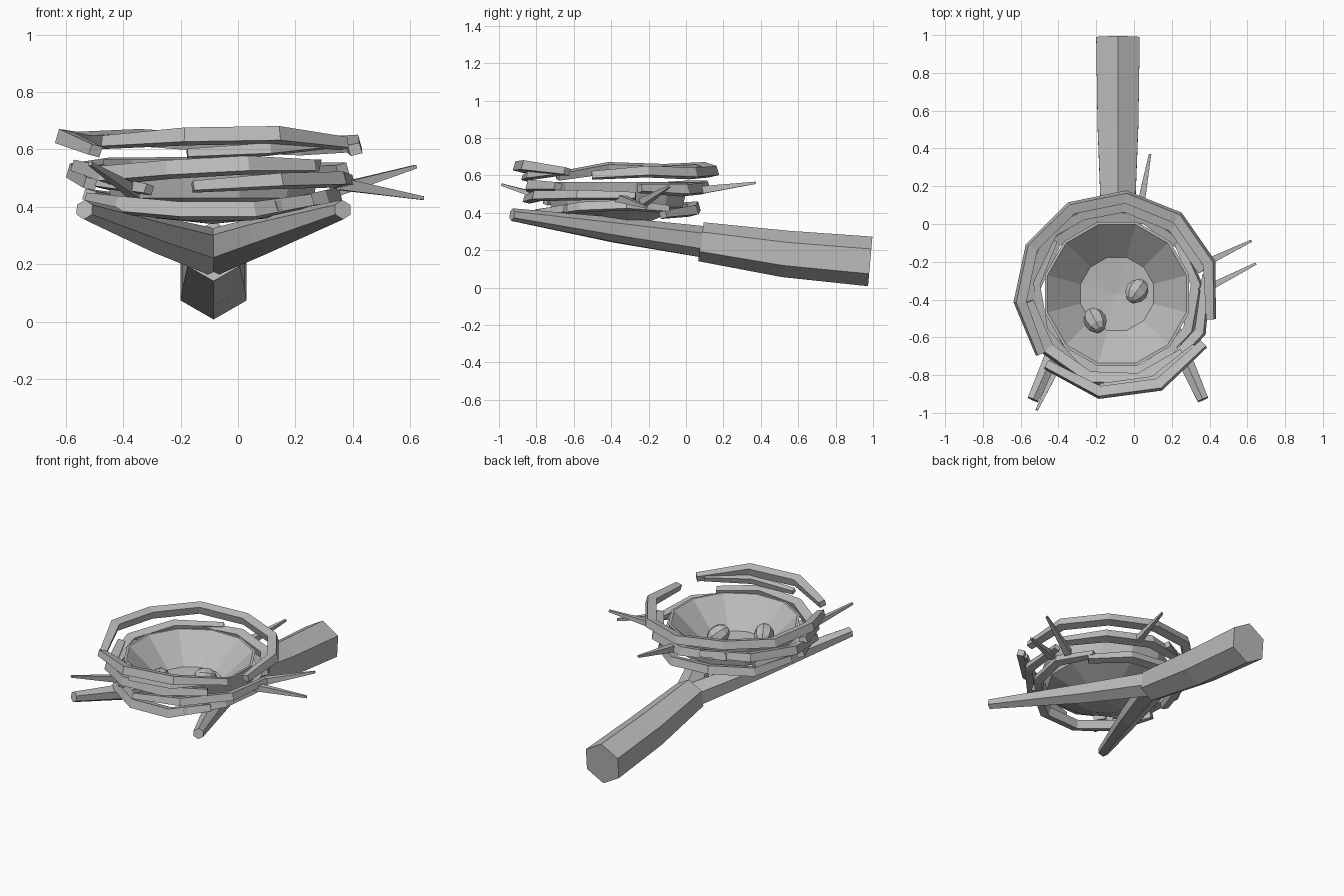
import bpy, bmesh, math
from mathutils import Vector

if "Cube" in bpy.data.objects:
    bpy.data.objects.remove(bpy.data.objects["Cube"])

mat = bpy.data.materials.new("dry wood grey")
mat.use_nodes = True
GREY = (0.5, 0.5, 0.5, 1)
mat.diffuse_color = GREY
mat.node_tree.nodes["Principled BSDF"].inputs["Base Color"].default_value = GREY

CX, CY = -0.09, -0.37      # nest centre


def finish(name, bm):
    bmesh.ops.recalc_face_normals(bm, faces=bm.faces)
    mesh = bpy.data.meshes.new(name)
    bm.to_mesh(mesh)
    bm.free()
    mesh.materials.append(mat)
    obj = bpy.data.objects.new(name, mesh)
    bpy.context.collection.objects.link(obj)
    return obj


def sweep(name, points, radii, sides=6, phase=90, flat=1.0):
    """Straight-sided polygon section carried along a path, capped at both ends."""
    pts = [Vector(p) for p in points]
    bm = bmesh.new()
    rings = []
    for i, p in enumerate(pts):
        along = (pts[min(i + 1, len(pts) - 1)] - pts[max(i - 1, 0)]).normalized()
        side = along.cross(Vector((0, 0, 1))).normalized()
        up = side.cross(along)
        ring = []
        for k in range(sides):
            a = math.radians(phase) + math.tau * k / sides
            ring.append(bm.verts.new(p + radii[i] * (side * math.cos(a) + up * math.sin(a) * flat)))
        rings.append(ring)
    for a, b in zip(rings, rings[1:]):
        for k in range(sides):
            n = (k + 1) % sides
            bm.faces.new((a[k], a[n], b[n], b[k]))
    bm.faces.new(rings[0])
    bm.faces.new(rings[-1])
    return finish(name, bm)


def hoop(name, radius, start, end, heights, thick=0.04, phase=60):
    """Bent stick lying around the nest, one corner per height."""
    n = len(heights) - 1
    pts, radii = [], []
    for i, z in enumerate(heights):
        a = math.radians(start + (end - start) * i / n)
        pts.append((CX + radius * math.cos(a), CY + radius * math.sin(a), z))
        radii.append(thick * (0.75 if i in (0, n) else 1))
    return sweep(name, pts, radii, 4, phase, 0.9)


# Bough and its fork
FORK = (-0.085, 0.08, 0.245)
sweep("bough", [(-0.085, 0.985, 0.14), (-0.085, 0.53, 0.18), FORK], [0.133, 0.125, 0.105])
sweep("left_fork", [(-0.09, 0.13, 0.24), (0.1, -0.34, 0.305), (0.365, -0.93, 0.39)],
      [0.085, 0.068, 0.034])
sweep("right_fork", [(-0.08, 0.13, 0.24), (-0.29, -0.38, 0.305), (-0.535, -0.93, 0.39)],
      [0.085, 0.065, 0.034])

# Bowl: outer and inner wall spun around the nest centre
SIDES = 12
profile = [(0.2, 0.36), (0.365, 0.43), (0.395, 0.565), (0.38, 0.565), (0.2, 0.4)]
bm = bmesh.new()
rings = []
for r, z in profile:
    rings.append([bm.verts.new((CX + r * math.cos(math.tau * (k + 0.5) / SIDES),
                                CY + r * math.sin(math.tau * (k + 0.5) / SIDES), z))
                  for k in range(SIDES)])
under = bm.verts.new((CX, CY, 0.34))
floor = bm.verts.new((CX, CY, 0.38))
for k in range(SIDES):
    n = (k + 1) % SIDES
    for a, b in zip(rings, rings[1:]):
        bm.faces.new((a[k], a[n], b[n], b[k]))
    bm.faces.new((rings[0][k], rings[0][n], under))
    bm.faces.new((rings[-1][k], rings[-1][n], floor))
finish("nest_bowl", bm)

# Eggs
for name, x, y, tilt in (("right_egg", -0.205, -0.51, 0.5), ("left_egg", 0.015, -0.355, -0.6)):
    bm = bmesh.new()
    bmesh.ops.create_uvsphere(bm, u_segments=8, v_segments=6, radius=0.06)
    egg = finish(name, bm)
    egg.location = (x, y, 0.445)
    egg.scale = (1, 1, 1.2)
    egg.rotation_euler = (1.1, 0, tilt)

# Sticks woven around the bowl, top to bottom
hoop("top_front_stick", 0.53, 225, 330, [0.625, 0.645, 0.65, 0.62])
hoop("front_under_stick", 0.5, 260, 326, [0.585, 0.6, 0.62], 0.03)
hoop("top_back_stick", 0.515, -15, 218, [0.6, 0.62, 0.61, 0.62, 0.64, 0.63, 0.64, 0.595])
hoop("middle_front_stick", 0.47, 185, 318, [0.54, 0.51, 0.53, 0.545, 0.54], 0.042)
hoop("middle_left_stick", 0.485, 262, 372, [0.47, 0.49, 0.495, 0.49], 0.036)
hoop("middle_back_stick", 0.47, 15, 120, [0.53, 0.52, 0.53, 0.54], 0.042)
hoop("middle_right_stick", 0.48, 100, 208, [0.55, 0.54, 0.52, 0.48], 0.04)
hoop("inner_right_stick", 0.44, 140, 240, [0.47, 0.5, 0.49, 0.46], 0.035)
hoop("low_front_stick", 0.43, 190, 322, [0.425, 0.405, 0.385, 0.385, 0.42], 0.042)
hoop("low_left_stick", 0.425, 300, 400, [0.4, 0.43, 0.44, 0.42], 0.036)
hoop("low_back_stick", 0.43, 35, 175, [0.39, 0.41, 0.43, 0.42, 0.44], 0.04)

# Loose twigs poking outward
twigs = {
    "left_twig_upper": ((0.33, -0.23, 0.455), (0.62, -0.09, 0.54)),
    "left_twig_lower": ((0.35, -0.36, 0.48), (0.645, -0.21, 0.43)),
    "back_twig": ((0.03, 0.07, 0.52), (0.085, 0.37, 0.56)),
    "front_twig": ((-0.36, -0.66, 0.45), (-0.515, -0.985, 0.55)),
}
for name, (base, tip) in twigs.items():
    sweep(name, [base, tip], [0.03, 0.009], 4, 45)
